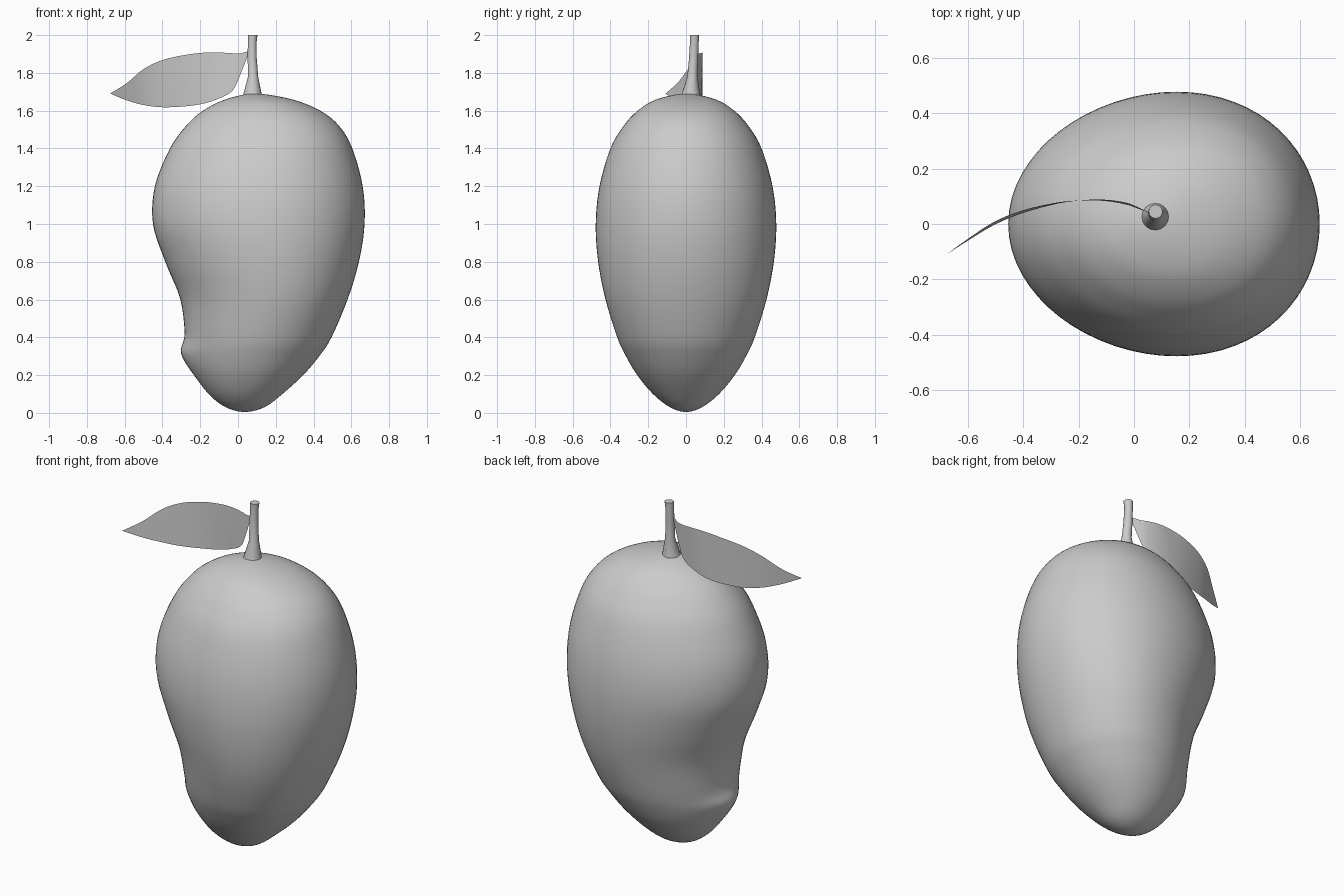
import bpy, bmesh, math

cube = bpy.data.objects.get("Cube")
if cube:
    bpy.data.objects.remove(cube, do_unlink=True)

grey = bpy.data.materials.new("plain_grey")
grey.use_nodes = True
COLOUR = (0.6, 0.6, 0.6, 1)
grey.diffuse_color = COLOUR
grey.node_tree.nodes["Principled BSDF"].inputs["Base Color"].default_value = COLOUR


def spline(points, steps, before=None, after=None):
    """Smooth curve through points; the optional ghosts set the end tangents."""
    p = [before or points[0], *points, after or points[-1]]
    out = []
    for a, b, c, d in zip(p, p[1:], p[2:], p[3:]):
        for i in range(steps):
            t = i / steps
            out.append([(2*B + (C-A)*t + (2*A-5*B+4*C-D)*t*t + (3*B-A-3*C+D)*t**3) / 2
                        for A, B, C, D in zip(a, b, c, d)])
    return out + [list(points[-1])]


def loft(name, rows, closed, angle):
    """Skin rows of points into a mesh, capping closed rings at both ends."""
    bm = bmesh.new()
    grid = [[bm.verts.new(co) for co in row] for row in rows]
    n = len(grid[0])
    for low, high in zip(grid, grid[1:]):
        for i in range(n if closed else n - 1):
            j = (i + 1) % n
            bm.faces.new((low[i], low[j], high[j], high[i]))
    if closed:
        bm.faces.new(grid[0][::-1])
        bm.faces.new(grid[-1])
    bmesh.ops.remove_doubles(bm, verts=bm.verts, dist=0.0005)
    mesh = bpy.data.meshes.new(name)
    bm.to_mesh(mesh)
    bm.free()
    obj = bpy.data.objects.new(name, mesh)
    bpy.context.collection.objects.link(obj)
    mesh.materials.append(grey)
    bpy.ops.object.select_all(action="DESELECT")
    obj.select_set(True)
    bpy.context.view_layer.objects.active = obj
    bpy.ops.object.shade_smooth_by_angle(angle=math.radians(angle))


def ring(z, x, y, rx, ry, sides, skew=0):
    """Oval ring; skew moves its widest part towards +x."""
    angles = [k * math.tau / sides for k in range(sides)]
    return [(x + rx * math.cos(a) + skew * math.sin(a) ** 2, y + ry * math.sin(a), z)
            for a in angles]


# Fruit body: height, right edge, left edge, half depth
profile = [
    (0.005, 0.035, 0.035, 0), (0.03, -0.065, 0.14, 0.085), (0.1, -0.155, 0.235, 0.175),
    (0.2, -0.225, 0.345, 0.258), (0.3, -0.262, 0.43, 0.318), (0.4, -0.278, 0.495, 0.364),
    (0.6, -0.305, 0.58, 0.426), (0.8, -0.385, 0.64, 0.465), (1.0, -0.45, 0.67, 0.478),
    (1.2, -0.44, 0.66, 0.458), (1.4, -0.36, 0.605, 0.4), (1.52, -0.275, 0.535, 0.33),
    (1.6, -0.185, 0.435, 0.255), (1.66, -0.065, 0.285, 0.155), (1.69, 0.09, 0.09, 0)]


def ghost(row):
    return (row[0], row[2], row[1], -row[3])


body_rows = []
for z, right, left, depth in spline(profile, 5, ghost(profile[1]), ghost(profile[-2])):
    row = ring(z, (right + left) / 2, 0, (left - right) / 2, depth, 64, 0.09 * depth)
    # Small beak low on the right side, fading more slowly below
    fade = 0.06 if z > 0.32 else 0.1
    beak = 0.036 * math.exp(-((z - 0.32) / fade) ** 2)
    body_rows.append([(x - beak * math.exp(-(y / 0.15) ** 2) * (x < 0), y, z)
                      for x, y, z in row])
loft("fruit_body", body_rows, True, 60)

# Stem with a flared foot: height, x, y, radius
stem = [(1.66, 0.077, 0.025, 0.052), (1.69, 0.077, 0.026, 0.048), (1.78, 0.08, 0.034, 0.027),
        (1.88, 0.075, 0.04, 0.024), (1.96, 0.075, 0.044, 0.023), (2.0, 0.078, 0.045, 0.025)]
loft("stem", [ring(z, x, y, r, r, 16) for z, x, y, r in stem], True, 45)

# Curved leaf leaning slightly back: x, y, lower edge, upper edge
leaf = [(-0.675, -0.108, 1.69, 1.692), (-0.59, -0.05, 1.655, 1.745), (-0.5, 0.005, 1.63, 1.82),
        (-0.4, 0.045, 1.618, 1.868), (-0.28, 0.075, 1.623, 1.895), (-0.18, 0.086, 1.638, 1.907),
        (-0.1, 0.085, 1.665, 1.908), (-0.03, 0.074, 1.705, 1.904), (0.01, 0.06, 1.785, 1.903),
        (0.055, 0.04, 1.9, 1.915)]
leaf_rows = []
for x, y, low, high in spline(leaf, 4):
    lean = 0.2 * abs(x + 0.2) * (high - low)
    leaf_rows.append([(x, y + lean * (k / 6 - 0.5), low + (high - low) * k / 6)
                      for k in range(7)])
loft("leaf", leaf_rows, False, 60)
